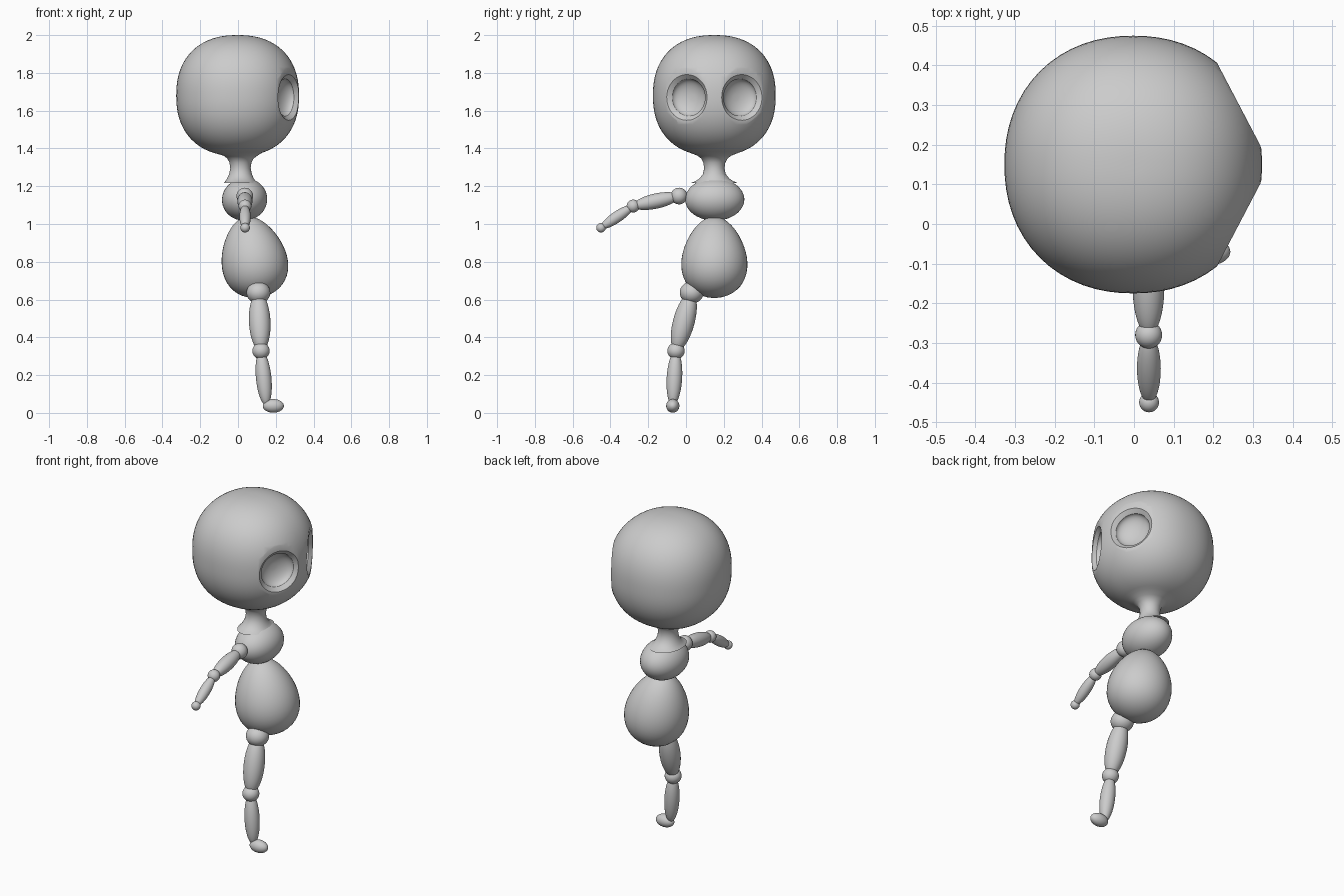
import bpy, bmesh
from math import sin, cos, pi, radians
from mathutils import Vector, Matrix

if "Cube" in bpy.data.objects:
    bpy.data.objects.remove(bpy.data.objects["Cube"])


def finish(bm, name):
    bmesh.ops.recalc_face_normals(bm, faces=bm.faces)
    me = bpy.data.meshes.new(name)
    bm.to_mesh(me)
    bm.free()
    ob = bpy.data.objects.new(name, me)
    bpy.context.collection.objects.link(ob)
    return ob


def smooth(ob, angle=35):
    bpy.ops.object.select_all(action='DESELECT')
    ob.select_set(True)
    bpy.context.view_layer.objects.active = ob
    bpy.ops.object.shade_smooth_by_angle(angle=radians(angle))


def rings(name, rows, n=64):
    """Closed surface from stacked rings: (centre x, radius x, radius y, z, roundness power)."""
    bm = bmesh.new()
    loops = []
    for cx, rx, ry, z, p in rows:
        loop = []
        for i in range(n):
            c, s = cos(2 * pi * i / n), sin(2 * pi * i / n)
            k = (abs(c) ** p + abs(s) ** p) ** (-1 / p)
            loop.append(bm.verts.new((cx + rx * k * c, ry * k * s, z)))
        loops.append(loop)
    for a, b in zip(loops, loops[1:]):
        for i in range(n):
            bm.faces.new((a[i], a[(i + 1) % n], b[(i + 1) % n], b[i]))
    bm.faces.new(loops[0])
    bm.faces.new(loops[-1])
    return finish(bm, name)


def blob(name, centre, half, axis=(0, 0, 1), taper=0):
    """Ellipsoid whose z follows axis; taper makes it egg shaped."""
    bm = bmesh.new()
    bmesh.ops.create_uvsphere(bm, u_segments=40, v_segments=24, radius=1)
    for v in bm.verts:
        k = 1 - taper * v.co.z
        v.co = Vector((v.co.x * half[0] * k, v.co.y * half[1] * k, v.co.z * half[2]))
    rot = Vector((0, 0, 1)).rotation_difference(Vector(axis)).to_matrix().to_4x4()
    bm.transform(Matrix.Translation(centre) @ rot)
    ob = finish(bm, name)
    smooth(ob, 60)
    return ob


def limb(name, a, b, r):
    a, b = Vector(a), Vector(b)
    return blob(name, (a + b) / 2, (r, r, (b - a).length / 2), b - a)


# head and neck: squarish ball flowing into a flared neck
rows = []
for i in range(1, 41):
    t = radians(157) * i / 40
    c, s = cos(t), sin(t)
    k = (abs(c) ** 2.3 + abs(s) ** 2.3) ** (-1 / 2.3)
    r = 0.325 * k * s
    rows.append((-0.002, r, r, 1.68 + 0.32 * k * c, 2.15))
for r, rz, z in [(0.09, 0.09, 1.362), (0.07, 0.07, 1.347), (0.058, 0.058, 1.325),
                 (0.054, 0.054, 1.295), (0.06, 0.06, 1.265), (0.071, 0.08, 1.24),
                 (0.08, 0.1, 1.227), (0.088, 0.122, 1.218)]:
    rows.append((0.013, r, rz, z, 2))
head = rings("head_and_neck", rows)
head.location.y = 0.15

# eye sockets: flat cut, sloped rim, shallow bowl
bowl = [(0.098 * cos(a), -0.02 - 0.05 * sin(a)) for a in [radians(8 * k) for k in range(11)]]
profile = [(0.2, 0.2), (0.2, 0), (0.121, 0), (0.1, -0.018)] + bowl
for side in (-1, 1):
    cutter = rings("eye_cutter", [(0, r, r, z, 2) for r, z in profile], 48)
    n = Vector((0.886, 0.464 * side, 0))
    rot = Vector((0, 0, 1)).rotation_difference(n).to_matrix().to_4x4()
    cutter.matrix_world = Matrix.Translation((0.268, 0.15 + 0.145 * side, 1.67)) @ rot
    cutter.hide_render = True
    cutter.hide_set(True)
    m = head.modifiers.new("eye_socket", 'BOOLEAN')
    m.operation, m.solver, m.object = 'DIFFERENCE', 'EXACT', cutter
bpy.context.view_layer.update()
cut = bpy.data.meshes.new_from_object(head.evaluated_get(bpy.context.evaluated_depsgraph_get()))
head.modifiers.clear()
head.data = cut
for ob in [o for o in bpy.data.objects if o.name.startswith("eye_cutter")]:
    bpy.data.objects.remove(ob)
smooth(head, 28)

# torso
blob("chest", (0.035, 0.152, 1.13), (0.12, 0.157, 0.112), (-0.15, 0, 1))
blob("belly", (0.082, 0.15, 0.825), (0.172, 0.172, 0.217), (-0.2, 0, 1), 0.2)

# arm
shoulder, elbow, wrist = (0.036, -0.037, 1.148), (0.037, -0.28, 1.095), (0.038, -0.45, 0.98)
for name, p, r in (("shoulder", shoulder, 0.044), ("elbow", elbow, 0.034), ("hand", wrist, 0.025)):
    blob(name, p, (r, r, r))
limb("upper_arm", shoulder, elbow, 0.04)
limb("forearm", elbow, wrist, 0.03)

# leg
hip, knee, ankle = (0.108, 0.03, 0.637), (0.122, -0.053, 0.328), (0.15, -0.07, 0.04)
blob("hip", hip, (0.063, 0.063, 0.058))
blob("knee", knee, (0.046, 0.046, 0.044))
limb("thigh", hip, knee, 0.057)
limb("calf", knee, ankle, 0.041)
blob("foot", (0.187, -0.07, 0.037), (0.056, 0.035, 0.036))
